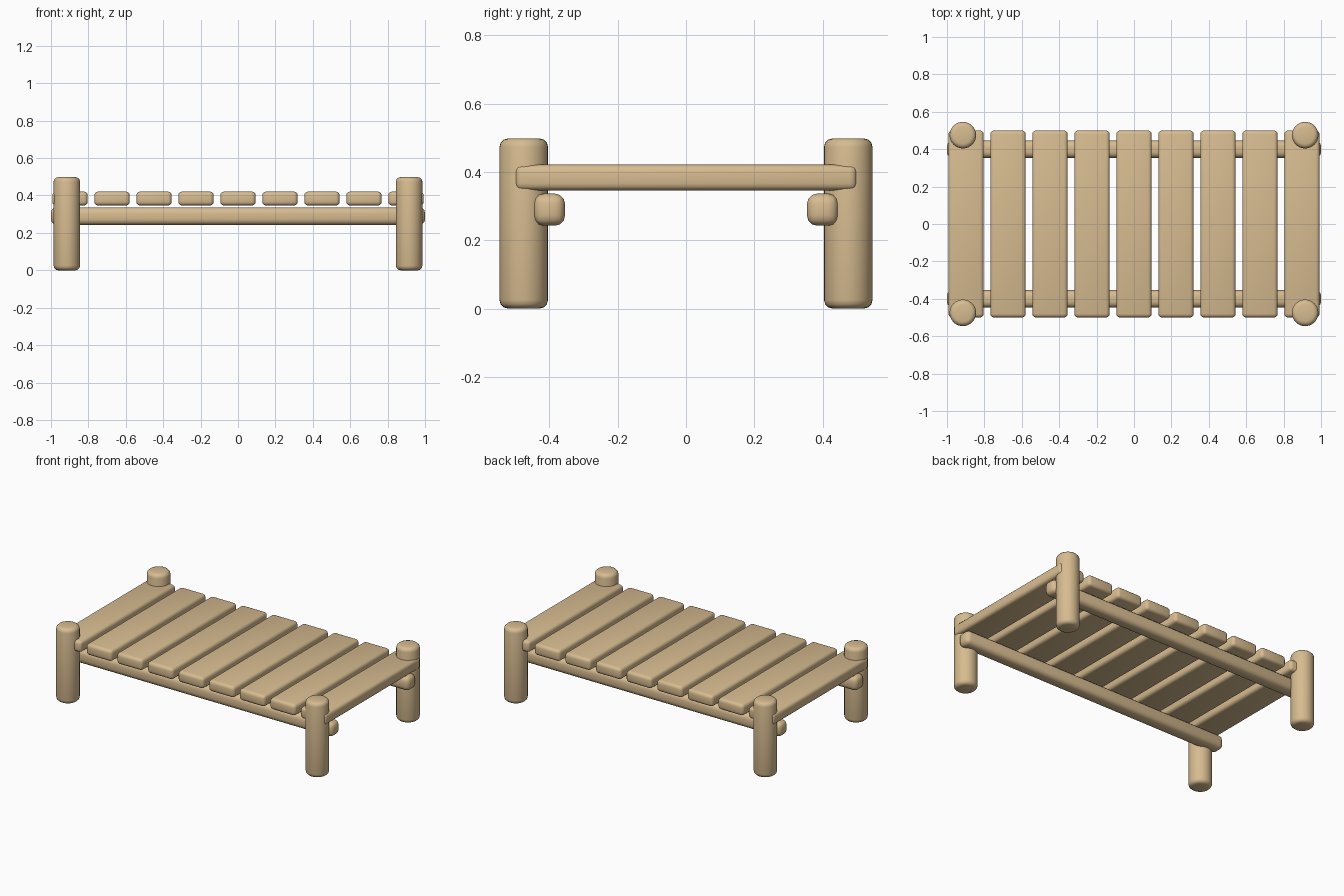
import bpy

if "Cube" in bpy.data.objects:
    bpy.data.objects.remove(bpy.data.objects["Cube"])

wood = bpy.data.materials.new("wood")
wood.diffuse_color = (0.68, 0.5, 0.28, 1)
wood.use_nodes = True
wood.node_tree.nodes["Principled BSDF"].inputs["Base Color"].default_value = wood.diffuse_color


def finish(name, bevel, segments=3):
    """Name, colour, round and smooth the active object."""
    ob = bpy.context.object
    ob.name = name
    ob.data.materials.append(wood)
    mod = ob.modifiers.new("rounding", 'BEVEL')
    mod.width = bevel
    mod.segments = segments
    mod.limit_method = 'ANGLE'
    mod.angle_limit = 0.8
    bpy.ops.object.modifier_apply(modifier=mod.name)
    bpy.ops.object.shade_smooth_by_angle(angle=0.7)


def box(name, size, loc, bevel):
    bpy.ops.mesh.primitive_cube_add(size=1, location=loc)
    bpy.context.object.scale = size
    bpy.ops.object.transform_apply(location=False, rotation=False, scale=True)
    finish(name, bevel)


# Four round corner posts
for side, x in (("left", -0.915), ("right", 0.915)):
    for end, y in (("front", -0.475), ("back", 0.475)):
        bpy.ops.mesh.primitive_cylinder_add(vertices=32, radius=0.071, depth=0.498,
                                            location=(x, y, 0.249))
        finish(f"{end}_{side}_post", 0.025)

# Two long rails under the planks
for end, y in (("front", -0.4), ("back", 0.4)):
    box(f"{end}_rail", (2.0, 0.092, 0.094), (0, y, 0.2895), 0.03)

# Nine cross planks
for i in range(9):
    box(f"plank_{i + 1}", (0.189, 1.0, 0.075), ((i - 4) * 0.2245, 0, 0.3835), 0.02)
